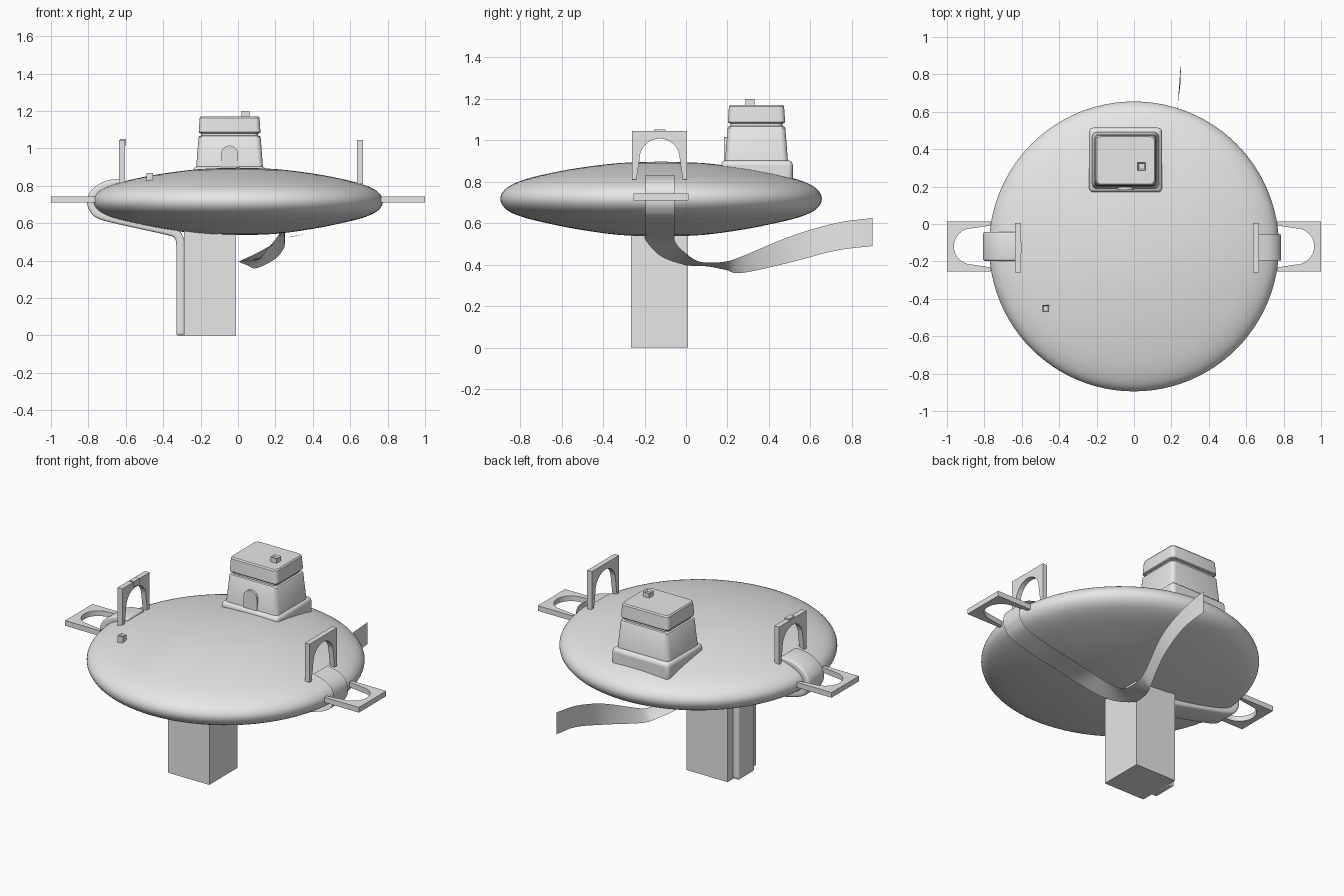
import bpy, bmesh, math
from mathutils import Vector

cube = bpy.data.objects.get("Cube")
if cube:
    bpy.data.objects.remove(cube, do_unlink=True)

grey = bpy.data.materials.new("plain grey")
grey.use_nodes = True
COLOUR = (0.8, 0.8, 0.8, 1)
grey.diffuse_color = COLOUR
grey.node_tree.nodes["Principled BSDF"].inputs["Base Color"].default_value = COLOUR
MID_Y = -0.12  # centre line of the disc and its fittings


def finish(name, bm, smooth=None, bevel=0, fix_normals=True):
    """Turn a bmesh into a named object with material, bevel and shading."""
    if fix_normals:
        bmesh.ops.recalc_face_normals(bm, faces=bm.faces)
    mesh = bpy.data.meshes.new(name)
    bm.to_mesh(mesh)
    bm.free()
    mesh.materials.append(grey)
    obj = bpy.data.objects.new(name, mesh)
    bpy.context.collection.objects.link(obj)
    if smooth:
        bpy.ops.object.select_all(action='DESELECT')
        obj.select_set(True)
        bpy.context.view_layer.objects.active = obj
        bpy.ops.object.shade_smooth_by_angle(angle=math.radians(smooth))
    if bevel:
        mod = obj.modifiers.new("soft_edges", 'BEVEL')
        mod.width, mod.segments = bevel, 3
        mod.limit_method, mod.angle_limit = 'ANGLE', math.radians(50)
    return obj


def spline(points, steps):
    """Smooth curve through all points."""
    p = [Vector(q) for q in points]
    p = [p[0] * 2 - p[1]] + p + [p[-1] * 2 - p[-2]]
    out = []
    for a, b, c, d in zip(p, p[1:], p[2:], p[3:]):
        for i in range(steps):
            t = i / steps
            out.append(b + (c - a) * (t / 2) + (a * 2 - b * 5 + c * 4 - d) * (t * t / 2)
                       + (b * 3 - a - c * 3 + d) * (t ** 3 / 2))
    return out + [p[-2]]


def box(name, x, y, z, bevel=0, hollow=0):
    bm = bmesh.new()
    bmesh.ops.create_cube(bm, size=1)
    for v in bm.verts:
        v.co = [r[0] if c < 0 else r[1] for c, r in zip(v.co, (x, y, z))]
    if hollow:
        top = [f for f in bm.faces if f.calc_center_median().z > z[1] - 1e-4]
        bmesh.ops.inset_region(bm, faces=top, thickness=hollow)
        for v in top[0].verts:
            v.co.z -= hollow
    return finish(name, bm, 40 if bevel else None, bevel)


def plate(name, outline, thickness, place):
    """Extrude a flat outline; place maps (u, v, depth) into the scene."""
    bm = bmesh.new()
    layers = [[bm.verts.new(place(u, v, d)) for u, v in outline] for d in (0, thickness)]
    bm.faces.new(layers[0])
    bm.faces.new(layers[1])
    n = len(outline)
    for i in range(n):
        j = (i + 1) % n
        bm.faces.new((layers[0][i], layers[0][j], layers[1][j], layers[1][i]))
    return finish(name, bm, 30)


def ribbon(name, edge_a, edge_b, steps=6):
    bm = bmesh.new()
    rows = [(bm.verts.new(a), bm.verts.new(a.lerp(b, 0.5)), bm.verts.new(b))
            for a, b in zip(spline(edge_a, steps), spline(edge_b, steps))]
    for r, s in zip(rows, rows[1:]):
        for k in range(2):
            bm.faces.new((r[k], r[k + 1], s[k + 1], s[k]))
    return finish(name, bm, 50, fix_normals=False)


def arch(half, height, spring, taper=0, steps=16):
    """Round-topped outline from lower right to lower left."""
    top = [(math.cos(math.pi * i / steps) * (half - taper),
            spring + math.sin(math.pi * i / steps) * (height - spring)) for i in range(steps + 1)]
    return [(half, 0)] + top + [(-half, 0)]


# Lens-shaped disc
profile = [(0, .897), (.2, .89), (.4, .866), (.55, .838), (.66, .81), (.73, .78), (.764, .75),
           (.775, .718), (.764, .685), (.73, .655), (.66, .627), (.55, .6), (.4, .57),
           (.2, .543), (0, .536)]
bm = bmesh.new()
verts = [bm.verts.new((p.x, MID_Y, p.z)) for p in spline([(r, 0, z) for r, z in profile], 3)]
edges = [bm.edges.new(pair) for pair in zip(verts, verts[1:])]
bmesh.ops.spin(bm, geom=verts + edges, cent=(0, MID_Y, 0), axis=(0, 0, 1),
               angle=math.tau, steps=96)
bmesh.ops.remove_doubles(bm, verts=bm.verts, dist=1e-4)
finish("disc", bm, 60)

# Square pillar below
box("pillar", (-.29, -.01), (-.265, .01), (0, .59))

# Thick strap around one rim and down the pillar
path = [(-.61, .84), (-.7, .828), (-.77, .79), (-.805, .735), (-.795, .67), (-.74, .622),
        (-.55, .575), (-.37, .535), (-.337, .515), (-.33, .48), (-.33, .4), (-.33, .2), (-.33, 0)]
strap = ribbon("thick_strap", [(x, -.198, z) for x, z in path], [(x, -.042, z) for x, z in path])
solid = strap.modifiers.new("thickness", 'SOLIDIFY')
solid.thickness, solid.offset = .045, -1
soft = strap.modifiers.new("soft_edges", 'BEVEL')
soft.width, soft.segments, soft.limit_method = .012, 3, 'ANGLE'
soft.angle_limit = math.radians(50)

# Thin strap around the other rim, twisting into a loose tail
path = [(.65, .832), (.73, .808), (.775, .77), (.787, .72), (.775, .67), (.72, .622),
        (.55, .575), (.38, .545), (.25, .518)]
tail_a = [(.1, -.12, .44), (.01, 0, .398), (.01, .1, .392), (.05, .19, .375), (.1, .27, .36),
          (.2, .5, .41), (.245, .72, .467), (.25, .9, .49)]
tail_b = [(.18, -.03, .48), (.13, .04, .425), (.12, .1, .41), (.125, .19, .415), (.14, .27, .44),
          (.215, .5, .535), (.24, .72, .6), (.25, .9, .625)]
ribbon("thin_strap", [(x, -.195, z) for x, z in path] + tail_a,
       [(x, -.055, z) for x, z in path] + tail_b)

# Arched gates on top and matching flat handles at the sides
W, H = .133, .235
frame = [(-W, 0), (-W, H), (W, H), (W, 0)] + arch(.112, .198, .1, .015)
for side, word in ((-1, "right"), (1, "left")):
    plate(word + "_gate", frame, .032,
          lambda u, v, d: (side * (.637 + d) if side > 0 else -.637 + d, MID_Y - .007 + u, .81 + v))
    plate(word + "_handle", frame, .032,
          lambda u, v, d: (side * (1 - H + v), MID_Y + u, .71 + d))

# Small fittings
box("gate_catch", (-.63, -.6), (-.155, -.1), (1.015, 1.051))
box("deck_post", (-.49, -.455), (-.47, -.432), (.81, .87), hollow=.008)

# Tower: soft base, tapered body with a groove
box("tower_base", (-.24, .15), (.17, .515), (.79, .903), bevel=.022)


def tower_ring(bm, z, inset, radius=.025):
    ring = []
    for k, (sx, sy) in enumerate(((1, 1), (-1, 1), (-1, -1), (1, -1))):
        cx = -.045 + sx * (.18 - inset - radius)
        cy = .34 + sy * (.153 - inset - radius)
        for i in range(5):
            a = math.pi / 2 * (k + i / 4)
            ring.append(bm.verts.new((cx + radius * math.cos(a), cy + radius * math.sin(a), z)))
    return ring


bm = bmesh.new()
rings = [tower_ring(bm, z, inset) for z, inset in
         ((.88, 0), (1.06, .014), (1.066, .018), (1.069, .028), (1.08, .028), (1.083, .018),
          (1.088, .015), (1.163, .02), (1.171, .026))]
for lower, upper in zip(rings, rings[1:]):
    for i in range(len(lower)):
        j = (i + 1) % len(lower)
        bm.faces.new((lower[i], lower[j], upper[j], upper[i]))
bm.faces.new(rings[0])
bm.faces.new(rings[-1])
finish("tower_body", bm, 30)

# Door and chimney
plate("tower_door", arch(.045, .13, .085), .03, lambda u, v, d: (-.045 + u, .183 + d, .885 + v))
box("chimney", (.02, .062), (.287, .33), (1.16, 1.2), hollow=.009)
